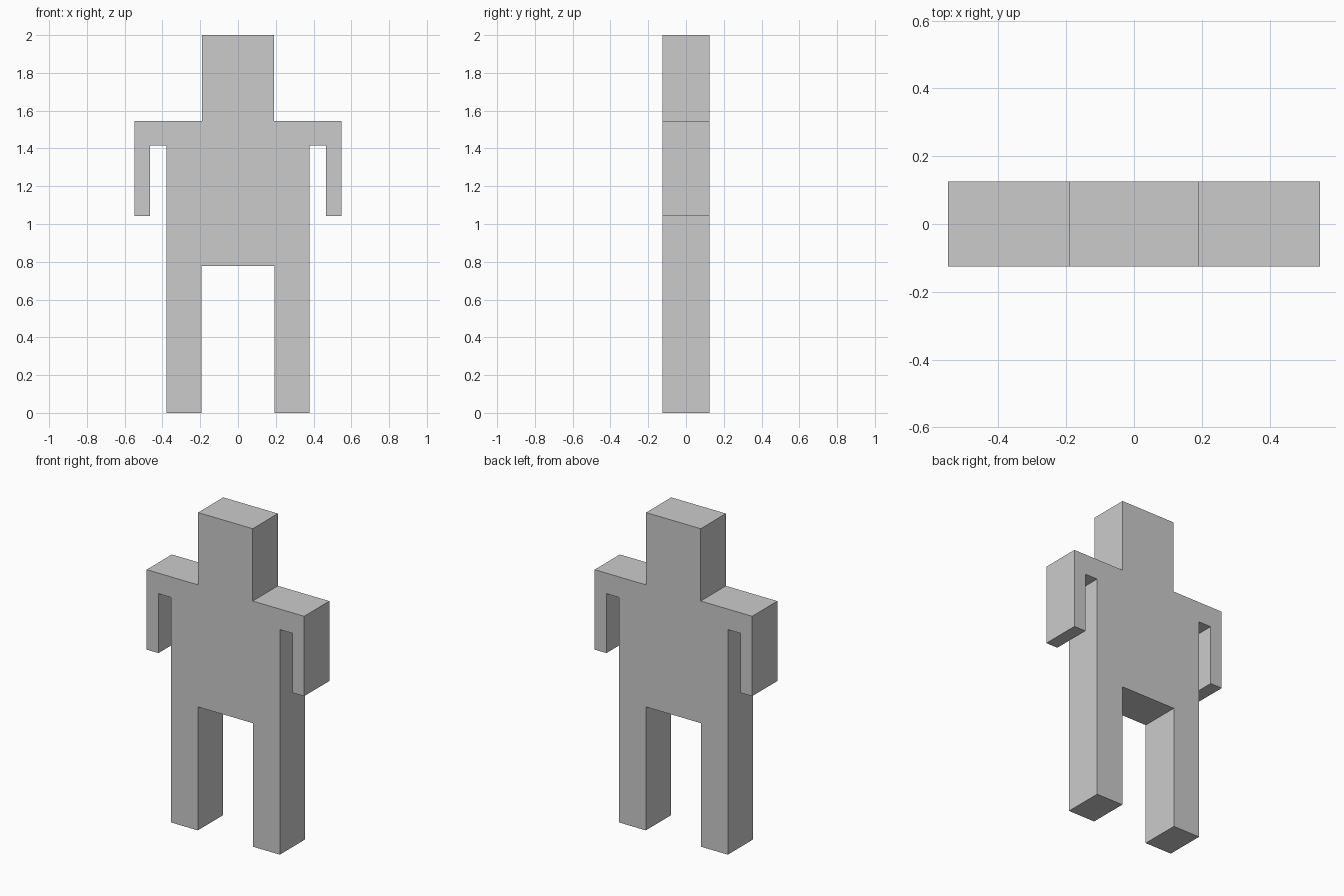
import bpy
import bmesh

if "Cube" in bpy.data.objects:
    bpy.data.objects.remove(bpy.data.objects["Cube"])

DEPTH = 0.25

grey = bpy.data.materials.new("plain grey")
grey.diffuse_color = (0.6, 0.6, 0.6, 1)
grey.use_nodes = True
grey.node_tree.nodes["Principled BSDF"].inputs["Base Color"].default_value = grey.diffuse_color

# Right half of the outline (x, z): head, shoulder, arm, side, leg, crotch
half = [(0.19, 2.0), (0.19, 1.545), (0.548, 1.545), (0.548, 1.042),
        (0.466, 1.042), (0.466, 1.416), (0.379, 1.416), (0.379, 0.0),
        (0.192, 0.0), (0.192, 0.777)]
outline = half + [(-x, z) for x, z in reversed(half)]

# Flat figure: one face extruded front to back
bm = bmesh.new()
front = bm.faces.new([bm.verts.new((x, -DEPTH / 2, z)) for x, z in outline])
back = bmesh.ops.extrude_face_region(bm, geom=[front], use_keep_orig=True)
moved = [v for v in back["geom"] if isinstance(v, bmesh.types.BMVert)]
bmesh.ops.translate(bm, verts=moved, vec=(0, DEPTH, 0))
bmesh.ops.recalc_face_normals(bm, faces=bm.faces)

mesh = bpy.data.meshes.new("figure_body")
bm.to_mesh(mesh)
bm.free()
mesh.materials.append(grey)
body = bpy.data.objects.new("figure_body", mesh)
bpy.context.collection.objects.link(body)
